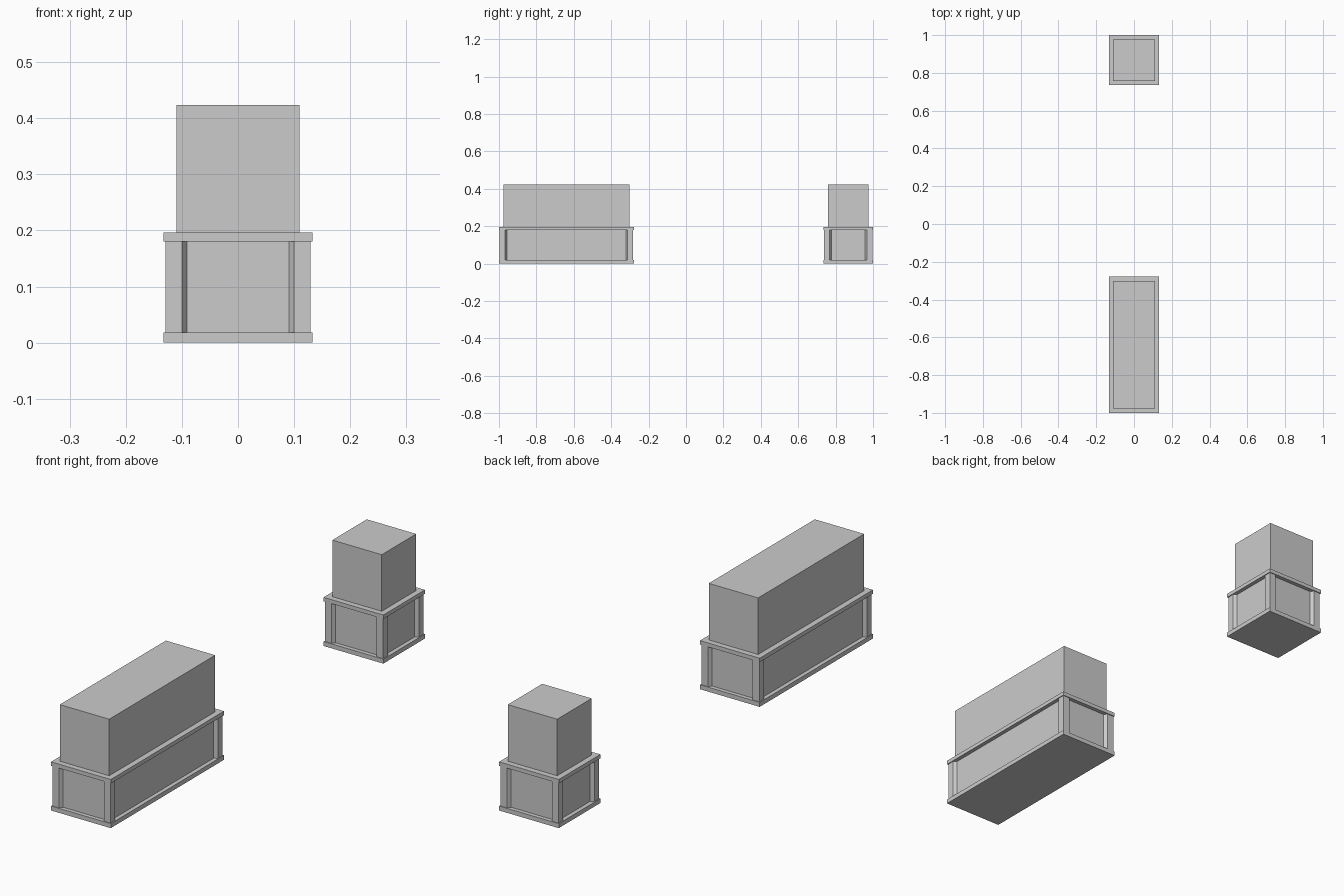
import bpy, bmesh

if "Cube" in bpy.data.objects:
    bpy.data.objects.remove(bpy.data.objects["Cube"])

HALF_W = 0.133                       # half width of the rim and base
BASE_Z, RIM_Z0, RIM_Z1, TOP_Z = 0.018, 0.18, 0.196, 0.424


def prism(name, outline, cy, z0, z1):
    """Extrude a closed counter-clockwise outline from z0 to z1."""
    bm = bmesh.new()
    face = bm.faces.new([bm.verts.new((x, y + cy, z0)) for x, y in outline])
    new = bmesh.ops.extrude_face_region(bm, geom=[face], use_keep_orig=True)["geom"]
    bmesh.ops.translate(bm, vec=(0, 0, z1 - z0),
                        verts=[g for g in new if isinstance(g, bmesh.types.BMVert)])
    bmesh.ops.recalc_face_normals(bm, faces=bm.faces)
    mesh = bpy.data.meshes.new(name)
    bm.to_mesh(mesh)
    bm.free()
    obj = bpy.data.objects.new(name, mesh)
    bpy.context.collection.objects.link(obj)
    return obj


def rect(a, b):
    return [(a, -b), (a, b), (-a, b), (-a, -b)]


def panelled(a, b, post=0.03, slant=0.009, depth=0.013):
    """Rectangle with corner posts and recessed panels with slanted sides."""
    q = [(a - depth, b - post - slant), (a, b - post), (a, b),
         (a - post, b), (a - post - slant, b - depth)]
    return (q + [(-x, y) for x, y in reversed(q)] + [(-x, -y) for x, y in q]
            + [(x, -y) for x, y in reversed(q)])


def planter(prefix, y0, y1):
    cy, hb = (y0 + y1) / 2, (y1 - y0) / 2
    # base plate, panelled box, rim, clipped hedge block
    prism(prefix + "_base", rect(HALF_W, hb), cy, 0, BASE_Z)
    prism(prefix + "_box", panelled(HALF_W - 0.0035, hb - 0.0035), cy, BASE_Z, RIM_Z0)
    prism(prefix + "_rim", rect(HALF_W, hb), cy, RIM_Z0, RIM_Z1)
    prism(prefix + "_hedge", rect(HALF_W - 0.023, hb - 0.023), cy, RIM_Z1, TOP_Z)


planter("long_planter", -1.0, -0.279)
planter("square_planter", 0.735, 1.0)
